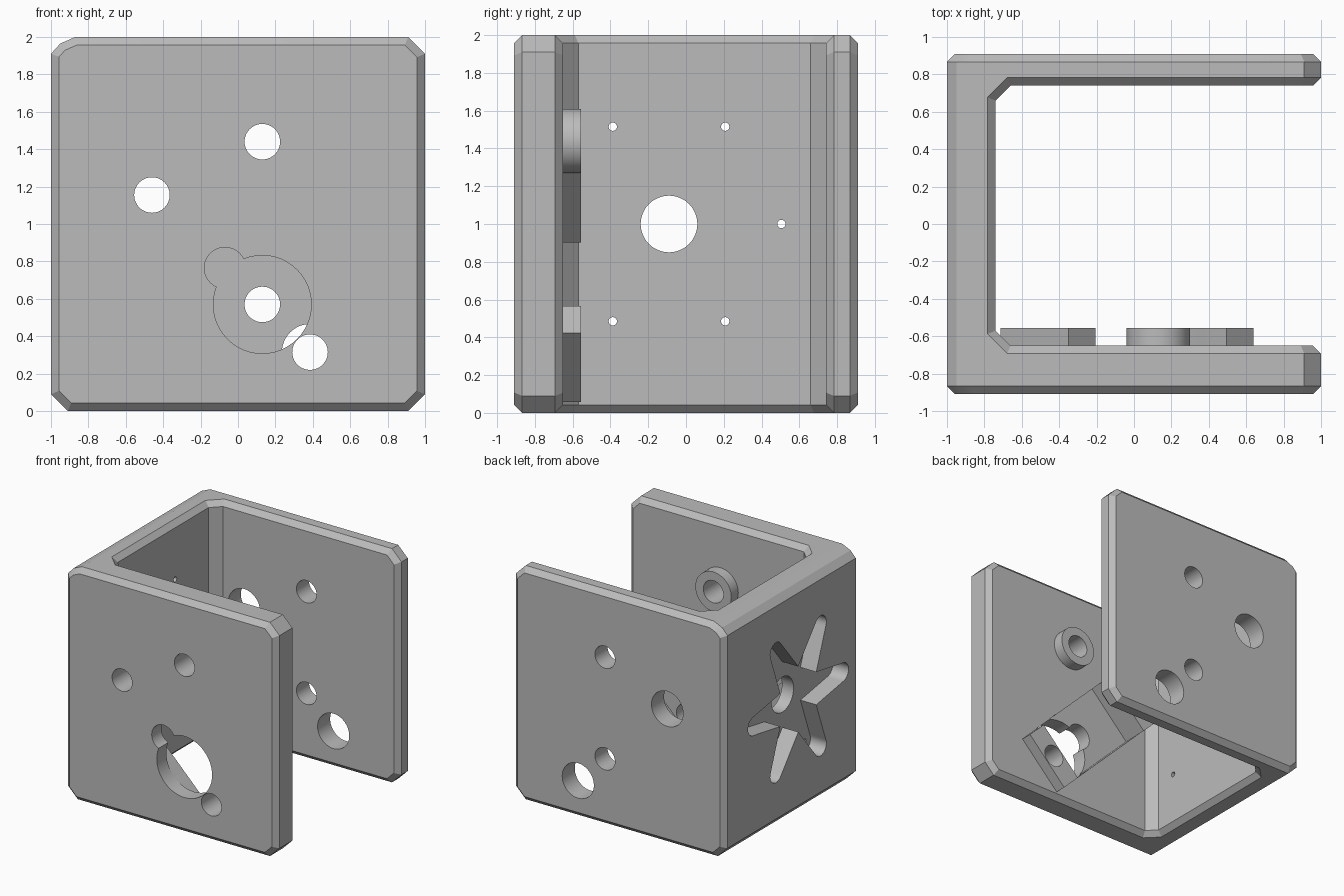
import bpy, bmesh, math
from mathutils import Vector, Matrix

if "Cube" in bpy.data.objects:
    bpy.data.objects.remove(bpy.data.objects["Cube"])

grey = bpy.data.materials.new("plain grey")
grey.diffuse_color = (0.5, 0.5, 0.5, 1)
grey.use_nodes = True
grey.node_tree.nodes["Principled BSDF"].inputs["Base Color"].default_value = grey.diffuse_color


def finish(bm, name, helper=False):
    bmesh.ops.recalc_face_normals(bm, faces=bm.faces)
    me = bpy.data.meshes.new(name)
    bm.to_mesh(me)
    bm.free()
    me.materials.append(grey)
    ob = bpy.data.objects.new(name, me)
    bpy.context.collection.objects.link(ob)
    ob.hide_render = helper
    return ob


def prism(points, name, depth, matrix, helper=True):
    """Extrude a 2D outline along local z from 0 to depth."""
    bm = bmesh.new()
    f = bm.faces.new([bm.verts.new((u, v, 0)) for u, v in points])
    r = bmesh.ops.extrude_face_region(bm, geom=[f])
    bmesh.ops.translate(bm, vec=(0, 0, depth),
                        verts=[g for g in r["geom"] if isinstance(g, bmesh.types.BMVert)])
    bmesh.ops.transform(bm, matrix=matrix, verts=bm.verts)
    return finish(bm, name, helper)


def circle(u, v, r, n=48):
    return [(u + r * math.cos(2 * math.pi * i / n), v + r * math.sin(2 * math.pi * i / n))
            for i in range(n)]


def along_y(y):   # local (u, v, w) -> (x, z, y)
    return Matrix(((1, 0, 0, 0), (0, 0, 1, y), (0, 1, 0, 0), (0, 0, 0, 1)))


def along_x(x):   # local (u, v, w) -> (y, z, x)
    return Matrix(((0, 0, 1, x), (1, 0, 0, 0), (0, 1, 0, 0), (0, 0, 0, 1)))


def combine(target, tool, op):
    m = target.modifiers.new(op, "BOOLEAN")
    m.operation, m.object, m.solver = op, tool, "EXACT"
    bpy.context.view_layer.objects.active = target
    bpy.ops.object.modifier_apply(modifier=m.name)
    bpy.data.objects.remove(tool)


# U-shaped bracket body
X0, YF, YB = -0.74, -0.65, 0.74
outline = [(-1, -0.91), (1, -0.91), (1, YF), (-0.66, YF), (X0, -0.57),
           (X0, 0.66), (-0.66, YB), (1, YB), (1, 0.91), (-1, 0.91)]
body = prism(outline, "bracket", 2, Matrix.Identity(4), False)
bm = bmesh.new()
bm.from_mesh(body.data)

# Cut corners: single chamfers, and a two-step rounded edge on the plate's top
cuts = [((1, 1.91), (0.91, 2)), ((1, 0.09), (0.91, 0)), ((-1, 0.09), (-0.91, 0)),
        ((-1, 1.91), (-0.95, 1.965)), ((-0.95, 1.965), (-0.87, 2))]
for (xa, za), (xb, zb) in cuts:
    n = Vector((zb - za, 0, xa - xb))
    if n.dot(Vector((xa, 0, za - 1))) < 0:
        n = -n
    r = bmesh.ops.bisect_plane(bm, geom=bm.verts[:] + bm.edges[:] + bm.faces[:],
                               plane_co=(xa, 0, za), plane_no=n, clear_outer=True, dist=1e-5)
    edges = [g for g in r["geom_cut"] if isinstance(g, bmesh.types.BMEdge)]
    bmesh.ops.holes_fill(bm, edges=edges, sides=0)
bmesh.ops.recalc_face_normals(bm, faces=bm.faces)
bm.normal_update()


def is_wall(f):
    c = f.calc_center_median()
    return abs(f.normal.y) > 0.5 or (f.normal.x > 0.9 and c.x < 0)


# Bevel the rim of every wall face
rim = [e for e in bm.edges if len(e.link_faces) == 2
       and is_wall(e.link_faces[0]) != is_wall(e.link_faces[1])]
bmesh.ops.bevel(bm, geom=rim, offset=0.043, offset_type="OFFSET", segments=1,
                profile=0.5, affect="EDGES")
bm.to_mesh(body.data)
bm.free()

# Raised bar and ring on the inside of the front wall
CX, CZ = -0.0375, 0.735
s = math.sqrt(0.5)


def diagonal(half_len, half_wid):
    return [(CX + s * (a + b), CZ + s * (b - a)) for a, b in
            ((-half_len, -half_wid), (half_len, -half_wid),
             (half_len, half_wid), (-half_len, half_wid))]


combine(body, prism(diagonal(0.70, 0.257), "mount_bar", 0.165, along_y(-0.72)), "UNION")
combine(body, prism(circle(0.13, 1.44, 0.17), "boss_ring", 0.165, along_y(-0.72)), "UNION")

# Diagonal pocket that splits the bar into two blocks
combine(body, prism(diagonal(0.495, 0.259), "pocket", 0.4, along_y(-0.78)), "DIFFERENCE")

# Front wall holes
for u, v, r in ((0.13, 1.44, 0.095), (-0.46, 1.155, 0.095), (0.385, 0.315, 0.095),
                (0.13, 0.57, 0.262), (-0.07, 0.765, 0.11)):
    combine(body, prism(circle(u, v, r), "front_hole", 0.7, along_y(-1.1)), "DIFFERENCE")

# Back wall holes
for u, v, r in ((0.13, 1.44, 0.095), (0.13, 0.57, 0.095),
                (-0.46, 1.155, 0.15), (0.385, 0.315, 0.15)):
    combine(body, prism(circle(u, v, r), "back_hole", 0.6, along_y(0.5)), "DIFFERENCE")

# Six-armed star recess in the outside of the side plate
HY, HZ = -0.09, 1.0
star = []
for k in range(6):
    a = k * math.pi / 3
    arm = [(0.6 + 0.08 * math.cos(t), 0.08 * math.sin(t))
           for t in (math.pi * (i / 10 - 0.5) for i in range(11))] + [(0.2425, 0.14)]
    star += [(HY + p * math.cos(a) - q * math.sin(a), HZ + p * math.sin(a) + q * math.cos(a))
             for p, q in arm]
combine(body, prism(star, "star_recess", 0.35, along_x(-1.2)), "DIFFERENCE")

# Centre hole and screw holes through the side plate
combine(body, prism(circle(HY, HZ, 0.15), "centre_hole", 0.8, along_x(-1.3)), "DIFFERENCE")
for k in range(6):
    a = k * math.pi / 3
    hole = circle(HY + 0.595 * math.cos(a), HZ + 0.595 * math.sin(a), 0.022, 24)
    combine(body, prism(hole, "screw_hole", 0.8 if k != 3 else 0.31, along_x(-1.3)), "DIFFERENCE")

bpy.ops.object.select_all(action="DESELECT")
body.select_set(True)
bpy.context.view_layer.objects.active = body
bpy.ops.object.shade_smooth_by_angle(angle=math.radians(20))
